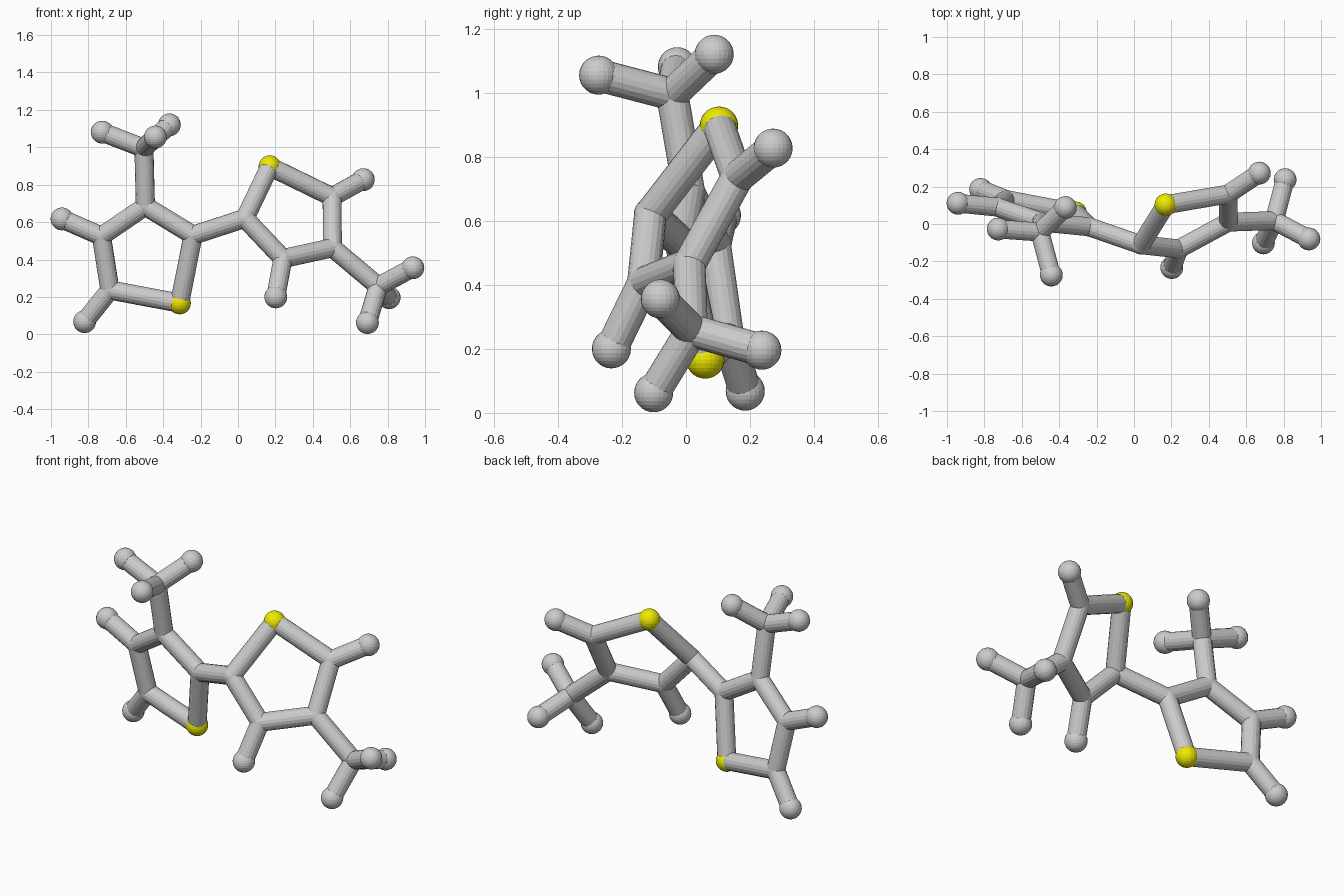
import bpy
from mathutils import Vector

if "Cube" in bpy.data.objects:
    bpy.data.objects.remove(bpy.data.objects["Cube"])

BOND_R, JOINT_R, H_R, S_R = 0.051, 0.052, 0.061, 0.06

# Atom centres: two five-membered rings, each with a methyl group
atoms = {
    # right ring
    "sulfur_right": (0.17, 0.103, 0.897),
    "carbon_r2": (0.037, -0.111, 0.62),
    "carbon_r3": (0.24, -0.133, 0.405),
    "carbon_r4": (0.505, 0.01, 0.463),
    "carbon_r5": (0.503, 0.16, 0.735),
    "carbon_r_methyl": (0.75, 0.018, 0.257),
    "hydrogen_r3": (0.202, -0.233, 0.2),
    "hydrogen_r5": (0.67, 0.272, 0.827),
    "hydrogen_r_methyl_a": (0.935, -0.08, 0.356),
    "hydrogen_r_methyl_b": (0.692, -0.101, 0.063),
    "hydrogen_r_methyl_c": (0.808, 0.237, 0.196),
    # left ring
    "sulfur_left": (-0.312, 0.06, 0.167),
    "carbon_l2": (-0.24, -0.015, 0.53),
    "carbon_l3": (-0.495, 0.01, 0.685),
    "carbon_l4": (-0.73, 0.09, 0.525),
    "carbon_l5": (-0.685, 0.131, 0.237),
    "carbon_l_methyl": (-0.503, -0.043, 0.995),
    "hydrogen_l4": (-0.941, 0.111, 0.617),
    "hydrogen_l5": (-0.82, 0.185, 0.068),
    "hydrogen_l_methyl_a": (-0.726, -0.027, 1.081),
    "hydrogen_l_methyl_b": (-0.442, -0.273, 1.055),
    "hydrogen_l_methyl_c": (-0.367, 0.088, 1.12),
}

yellow = bpy.data.materials.new("sulfur_yellow")
yellow.diffuse_color = (0.85, 0.82, 0.0, 1)
yellow.use_nodes = True
yellow.node_tree.nodes["Principled BSDF"].inputs["Base Color"].default_value = yellow.diffuse_color


def ball(name, pos):
    r = {"s": S_R, "c": JOINT_R, "h": H_R}[name[0]]
    bpy.ops.mesh.primitive_uv_sphere_add(segments=24, ring_count=14, radius=r, location=pos)
    ob = bpy.context.object
    ob.name = name
    if name[0] == "s":
        ob.data.materials.append(yellow)


def bond(a, b):
    p, q = Vector(atoms[a]), Vector(atoms[b])
    bpy.ops.mesh.primitive_cylinder_add(vertices=18, radius=BOND_R, depth=(q - p).length,
                                        location=(p + q) / 2)
    ob = bpy.context.object
    ob.name = f"bond_{a}_{b}"
    ob.rotation_mode = 'QUATERNION'
    ob.rotation_quaternion = (q - p).to_track_quat('Z', 'Y')


for name, pos in atoms.items():
    ball(name, pos)

# Link between the rings
bond("carbon_l2", "carbon_r2")

# Ring, methyl and hydrogen bonds on each side
for s, ring, methyl_at, h_at in (("r", "sulfur_right", 4, (3, 5)), ("l", "sulfur_left", 3, (4, 5))):
    loop = [ring] + [f"carbon_{s}{i}" for i in range(2, 6)]
    for i in range(5):
        bond(loop[i], loop[(i + 1) % 5])
    bond(f"carbon_{s}{methyl_at}", f"carbon_{s}_methyl")
    for k in "abc":
        bond(f"carbon_{s}_methyl", f"hydrogen_{s}_methyl_{k}")
    for i in h_at:
        bond(f"carbon_{s}{i}", f"hydrogen_{s}{i}")
